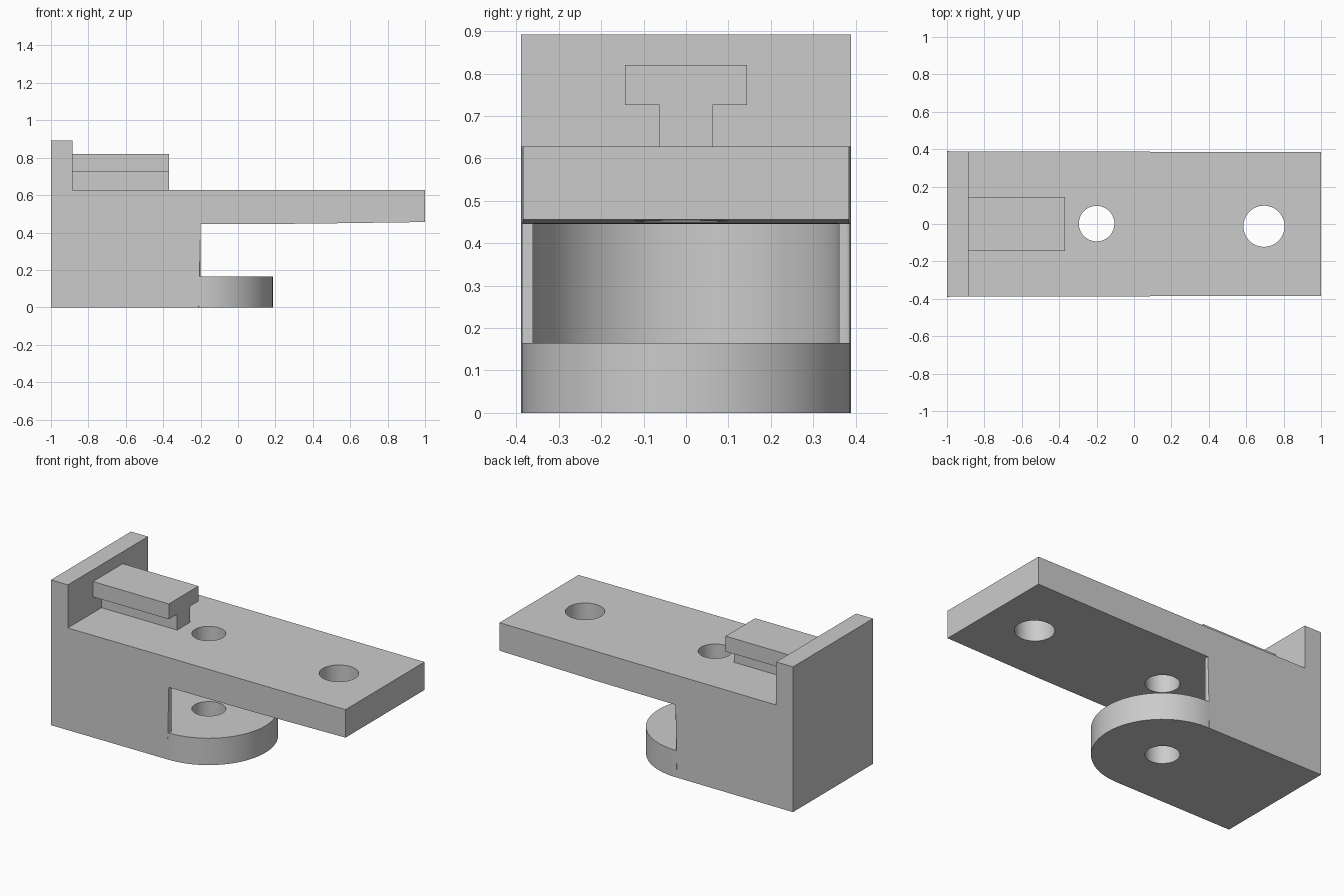
import bpy, bmesh, math

if "Cube" in bpy.data.objects:
    bpy.data.objects.remove(bpy.data.objects["Cube"], do_unlink=True)

grey = bpy.data.materials.new("plain_grey")
grey.use_nodes = True
colour = (0.6, 0.6, 0.6, 1)
grey.diffuse_color = colour
grey.node_tree.nodes["Principled BSDF"].inputs["Base Color"].default_value = colour


def finish(bm, name):
    bmesh.ops.recalc_face_normals(bm, faces=bm.faces)
    mesh = bpy.data.meshes.new(name)
    bm.to_mesh(mesh)
    bm.free()
    mesh.materials.append(grey)
    obj = bpy.data.objects.new(name, mesh)
    bpy.context.collection.objects.link(obj)
    return obj


def prism(name, points, axis, start, end, shape=None):
    """Extrude a profile along x (points are y, z) or y (points are x, z)."""
    bm = bmesh.new()
    place = {"x": lambda a, b: (start, a, b), "y": lambda a, b: (a, start, b)}[axis]
    face = bm.faces.new([bm.verts.new(place(a, b)) for a, b in points])
    moved = bmesh.ops.extrude_face_region(bm, geom=[face])["geom"]
    step = (end - start, 0, 0) if axis == "x" else (0, end - start, 0)
    bmesh.ops.translate(bm, vec=step, verts=[v for v in moved if isinstance(v, bmesh.types.BMVert)])
    if shape:
        shape(bm)
    return finish(bm, name)


def cylinder(name, x, y, radius, low, high, sides=96):
    bm = bmesh.new()
    bmesh.ops.create_cone(bm, cap_ends=True, segments=sides, radius1=radius,
                          radius2=radius, depth=high - low)
    bmesh.ops.translate(bm, vec=(x, y, (low + high) / 2), verts=bm.verts)
    return finish(bm, name)


def combine(target, other, operation):
    mod = target.modifiers.new(operation.lower(), "BOOLEAN")
    mod.operation, mod.solver, mod.object = operation, "EXACT", other
    bpy.context.view_layer.objects.active = target
    bpy.ops.object.modifier_apply(modifier=mod.name)
    bpy.data.objects.remove(other, do_unlink=True)


PIVOT = -0.2
DECK, UNDER, FOOT = 0.628, 0.445, 0.165


def taper_and_round(bm):
    # sides narrow slightly toward the arm tip; socket lips have eased corners
    for v in bm.verts:
        v.co.y *= 0.3865 - 0.0025 * v.co.x
    lips = [e for e in bm.edges if all(abs(v.co.x - PIVOT) < 0.001 for v in e.verts)
            and abs(e.verts[0].co.y - e.verts[1].co.y) < 0.001]
    bmesh.ops.bevel(bm, geom=lips, offset=0.01, segments=3, profile=0.5, affect="EDGES")


# Block, end wall and overhanging arm
bracket = prism("bracket_body", [
    (-1, 0), (PIVOT, 0), (PIVOT, UNDER), (0.35, 0.447), (1, 0.456),
    (1, DECK), (-0.885, DECK), (-0.885, 0.893), (-1, 0.893)],
    "y", -1, 1, taper_and_round)

# Rounded foot below the arm
combine(bracket, cylinder("foot_disc", PIVOT, 0, 0.387, 0, FOOT), "UNION")

# Concave socket in the block
combine(bracket, cylinder("socket_cutter", PIVOT, 0, 0.361, FOOT, UNDER), "DIFFERENCE")

# T-shaped rail on the deck, sunk slightly into the wall and deck
half = [(0.062, DECK - 0.02), (0.062, 0.726), (0.144, 0.726), (0.144, 0.82)]
rail = half + [(-y, z) for y, z in reversed(half)]
combine(bracket, prism("t_rail", rail, "x", -0.92, -0.37), "UNION")

# Pivot hole through arm and foot, larger hole near the arm tip
for x, y, radius in ((PIVOT, 0.002, 0.095), (0.695, -0.012, 0.11)):
    combine(bracket, cylinder("hole_cutter", x, y, radius, -0.1, 1, 64), "DIFFERENCE")

bpy.ops.object.select_all(action="DESELECT")
bracket.select_set(True)
bpy.context.view_layer.objects.active = bracket
bpy.ops.object.shade_smooth_by_angle(angle=math.radians(30))
